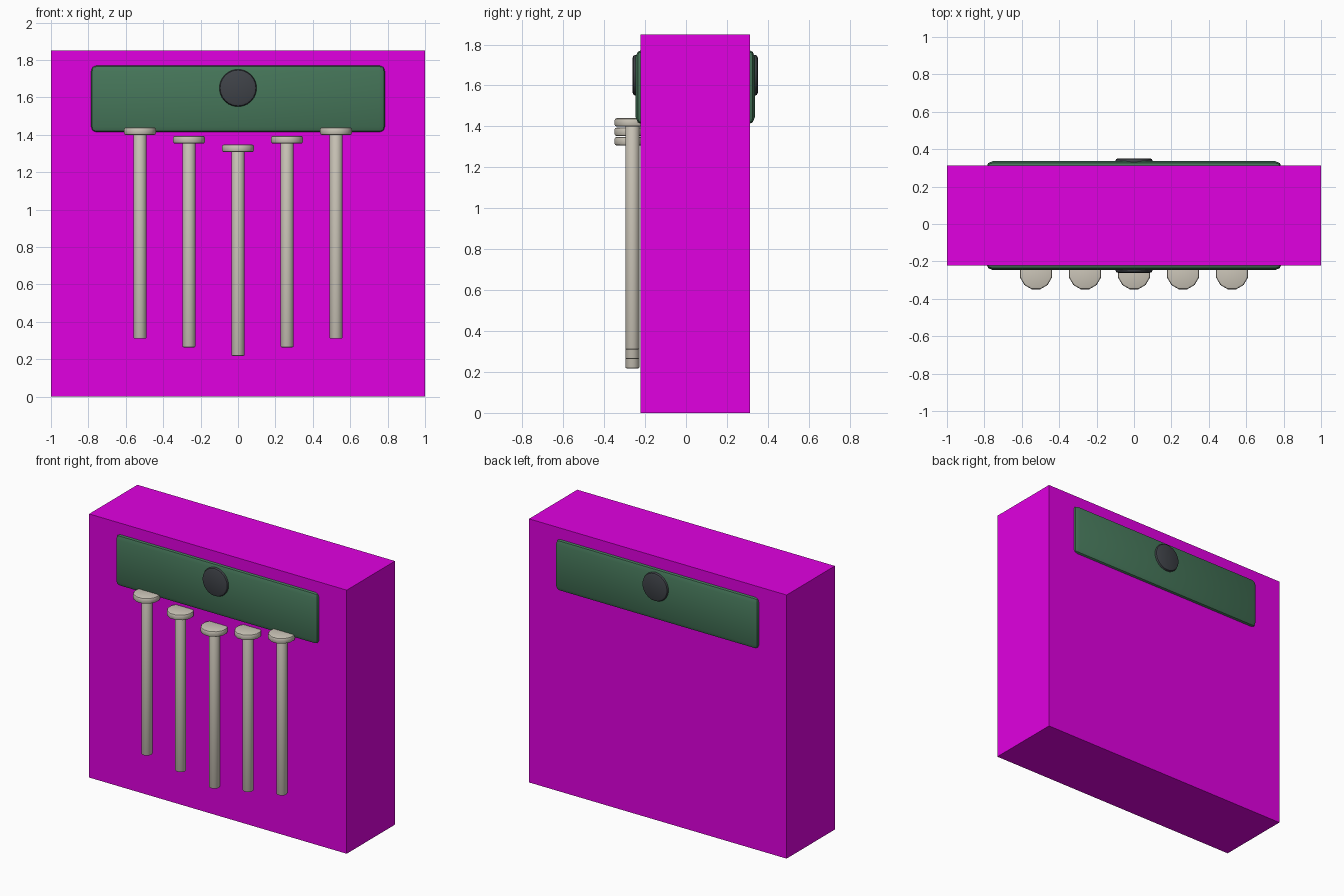
import bpy
from math import radians

if "Cube" in bpy.data.objects:
    bpy.data.objects.remove(bpy.data.objects["Cube"])

CY = 0.045          # middle of the case depth


def material(name, rgb):
    m = bpy.data.materials.new(name)
    m.diffuse_color = (*rgb, 1)
    m.use_nodes = True
    m.node_tree.nodes["Principled BSDF"].inputs["Base Color"].default_value = m.diffuse_color
    return m


MAGENTA = material("magenta", (0.75, 0.0, 0.75))
TAN = material("tan", (0.36, 0.25, 0.16))
GREEN = material("green", (0.06, 0.18, 0.10))
DARK = material("dark_grey", (0.05, 0.055, 0.065))
BONE = material("bone", (0.60, 0.56, 0.48))


def finish(obj, name, mat, bevel, segments):
    obj.name = name
    obj.data.materials.append(mat)
    bpy.ops.object.transform_apply(location=False, rotation=True, scale=True)
    if bevel:
        b = obj.modifiers.new("bevel", 'BEVEL')
        b.width = bevel
        b.segments = segments
        b.limit_method = 'ANGLE'
        b.angle_limit = radians(40)
        bpy.ops.object.modifier_apply(modifier=b.name)
        bpy.ops.object.shade_smooth_by_angle(angle=radians(35))
    return obj


def box(name, mat, size, loc, bevel=0, segments=3):
    bpy.ops.mesh.primitive_cube_add(size=1, location=loc)
    obj = bpy.context.object
    obj.scale = size
    return finish(obj, name, mat, bevel, segments)


def cylinder(name, mat, r, h, loc, sides, bevel, rot=(0, 0, 0)):
    bpy.ops.mesh.primitive_cylinder_add(vertices=sides, radius=r, depth=h,
                                        location=loc, rotation=rot)
    return finish(bpy.context.object, name, mat, bevel, 2)


# Sharp outer case with the rounded body filling it
box("outer_case", MAGENTA, (2, 0.535, 1.85), (0, CY, 0.925))
box("rounded_body", TAN, (1.998, 0.533, 1.848), (0, CY, 0.925), 0.12, 3)

# Header slab and its round boss, showing on front and back
box("header_panel", GREEN, (1.58, 0.582, 0.366), (0, CY, 1.592), 0.035, 2)
cylinder("round_boss", DARK, 0.1, 0.612, (0, CY, 1.65), 24, 0.015,
         (radians(90), 0, 0))

# Five hanging rods with flanged caps, stepping down to the middle
for i in range(5):
    x = (i - 2) * 0.262
    drop = (2 - abs(i - 2)) * 0.046
    top = 1.44 - drop
    spin = (0, 0, radians(15))
    cylinder(f"rod_{i + 1}", BONE, 0.036, 1.11, (x, -0.262, top - 0.575),
             12, 0.006, spin)
    cylinder(f"rod_cap_{i + 1}", BONE, 0.088, 0.041, (x, -0.264, top - 0.0205),
             12, 0.01, spin)
